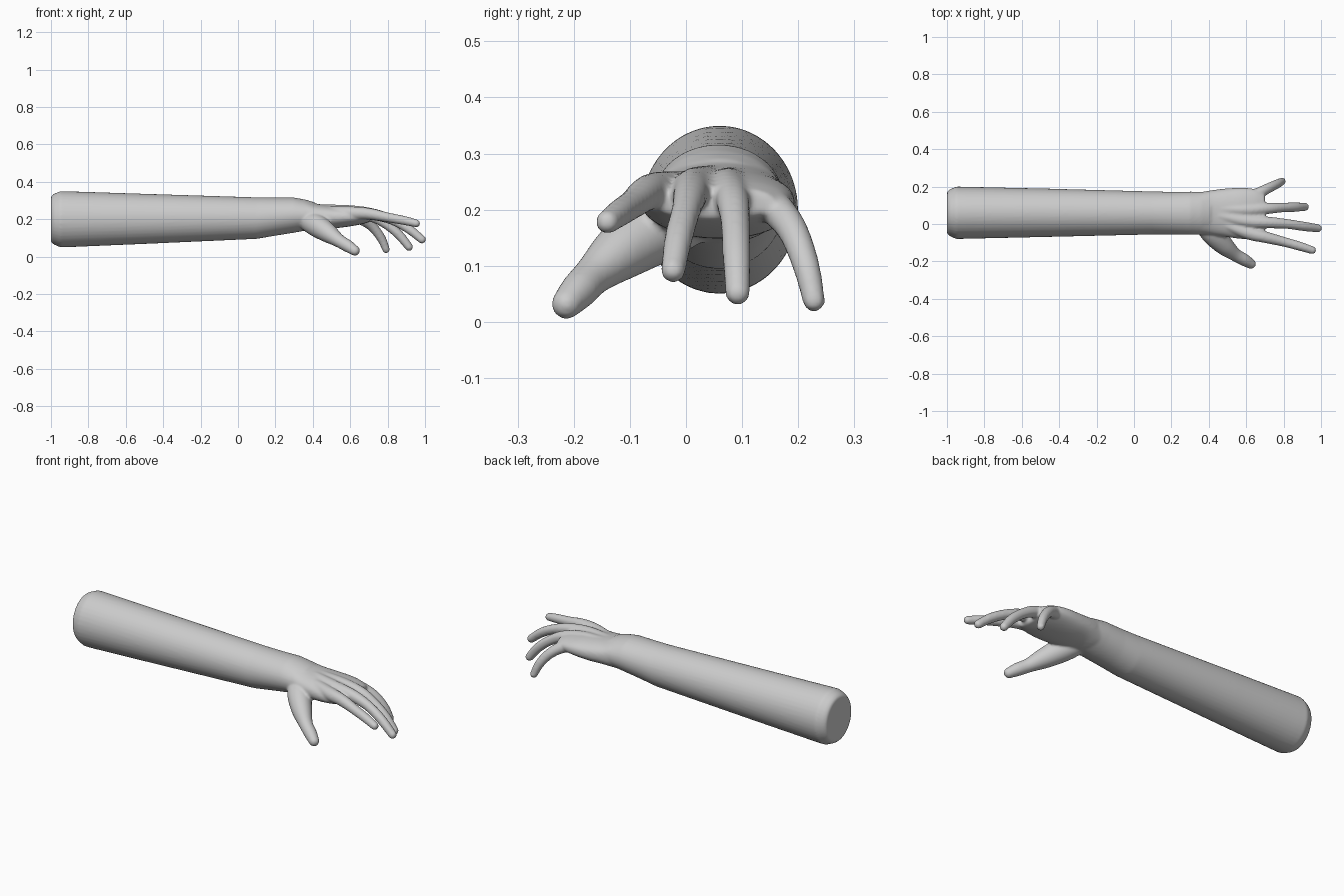
import bpy, bmesh, math
from mathutils import Vector

if "Cube" in bpy.data.objects:
    bpy.data.objects.remove(bpy.data.objects["Cube"])

SIDES = 40
bm = bmesh.new()


def skin(rings):
    """Bridge a list of vertex rings into a closed tube."""
    rows = [[bm.verts.new(p) for p in r] for r in rings]
    for a, b in zip(rows, rows[1:]):
        for i in range(SIDES):
            j = (i + 1) % SIDES
            bm.faces.new((a[i], a[j], b[j], b[i]))
    bm.faces.new(rows[0][::-1])
    bm.faces.new(rows[-1])


def ring(c, side, up, power=1.0):
    out = []
    for i in range(SIDES):
        a = 2 * math.pi * i / SIDES
        co, si = math.cos(a), math.sin(a)
        out.append(c + side * math.copysign(abs(co) ** power, co)
                   + up * math.copysign(abs(si) ** power, si))
    return out


def spline(keys, steps=8):
    """Catmull-Rom resampling of tuples."""
    k = [keys[0]] + keys + [keys[-1]]
    out = []
    for n in range(1, len(k) - 2):
        for s in range(steps):
            t = s / steps
            out.append([0.5 * (2 * b + (c - a) * t + (2 * a - 5 * b + 4 * c - d) * t * t
                               + (3 * b - a - 3 * c + d) * t ** 3)
                        for a, b, c, d in zip(*k[n - 1:n + 3])])
    return out + [list(keys[-1])]


def body(keys, power=1.0, smooth=True):
    """Loft along x; keys are x, centre y, centre z, half width, half height."""
    rows = spline(keys) if smooth else keys
    skin([ring(Vector(r[:3]), Vector((0, r[3], 0)), Vector((0, 0, r[4])), power) for r in rows])


def finger(keys):
    """Round tube with a domed tip; keys are x, y, z, radius."""
    rows = spline(keys)
    pts = [Vector(r[:3]) for r in rows]
    rings = []
    for i, p in enumerate(pts):
        t = (pts[min(i + 1, len(pts) - 1)] - pts[max(i - 1, 0)]).normalized()
        side = Vector((0, 0, 1)).cross(t).normalized()
        up = t.cross(side)
        rings.append(ring(p, side * rows[i][3], up * rows[i][3]))
    r = rows[-1][3]
    for k in range(1, 7):
        a = k * math.pi / 2 / 6.3
        q = r * math.cos(a)
        rings.append(ring(pts[-1] + t * r * math.sin(a), side * q, up * q))
    skin(rings)


# forearm with bevelled end
body([(-1.0, .06, .2, .112, .122), (-.985, .06, .2, .125, .135), (-.95, .06, .2, .14, .15),
      (-.9, .06, .2, .139, .149), (-.5, .06, .202, .13, .134), (.1, .059, .206, .115, .111),
      (.2, .058, .214, .114, .102), (.3, .058, .222, .115, .094), (.36, .058, .222, .115, .083),
      (.41, .058, .22, .108, .07)], smooth=False)

# wrist and palm
body([(.28, .058, .225, .105, .085), (.36, .058, .22, .113, .08), (.42, .06, .215, .121, .068),
      (.5, .06, .212, .13, .062), (.58, .057, .213, .137, .054), (.65, .055, .213, .13, .042),
      (.70, .052, .212, .105, .028)], power=.88)

# index, middle, ring and little fingers
finger([(.45, .01, .247, .022), (.60, -.045, .234, .034), (.70, -.07, .229, .031),
        (.80, -.095, .21, .026), (.89, -.12, .193, .024), (.953, -.14, .178, .021)])
finger([(.45, .045, .258, .022), (.60, .015, .241, .034), (.72, .008, .227, .031),
        (.82, 0, .198, .026), (.91, -.013, .15, .025), (.983, -.023, .092, .022)])
finger([(.45, .08, .256, .022), (.60, .075, .238, .034), (.71, .083, .217, .03),
        (.79, .088, .175, .026), (.86, .09, .118, .025), (.914, .092, .052, .022)])
finger([(.45, .115, .24, .022), (.56, .135, .221, .034), (.65, .158, .204, .031),
        (.715, .19, .163, .027), (.765, .214, .1, .024), (.792, .228, .038, .02)])

# thumb and its fleshy base
finger([(.37, .01, .195, .055), (.42, -.05, .167, .061), (.48, -.113, .127, .052),
        (.54, -.163, .085, .036), (.59, -.192, .055, .033), (.625, -.213, .032, .027)])

bmesh.ops.recalc_face_normals(bm, faces=bm.faces)
mesh = bpy.data.meshes.new("arm_and_hand")
bm.to_mesh(mesh)
bm.free()
arm = bpy.data.objects.new("arm_and_hand", mesh)
bpy.context.collection.objects.link(arm)

# fuse all parts into one soft skin
rem = arm.modifiers.new("fuse", 'REMESH')
rem.mode = 'VOXEL'
rem.voxel_size = .0065
rem.use_smooth_shade = True
sm = arm.modifiers.new("soften", 'SMOOTH')
sm.factor = .5
sm.iterations = 6
